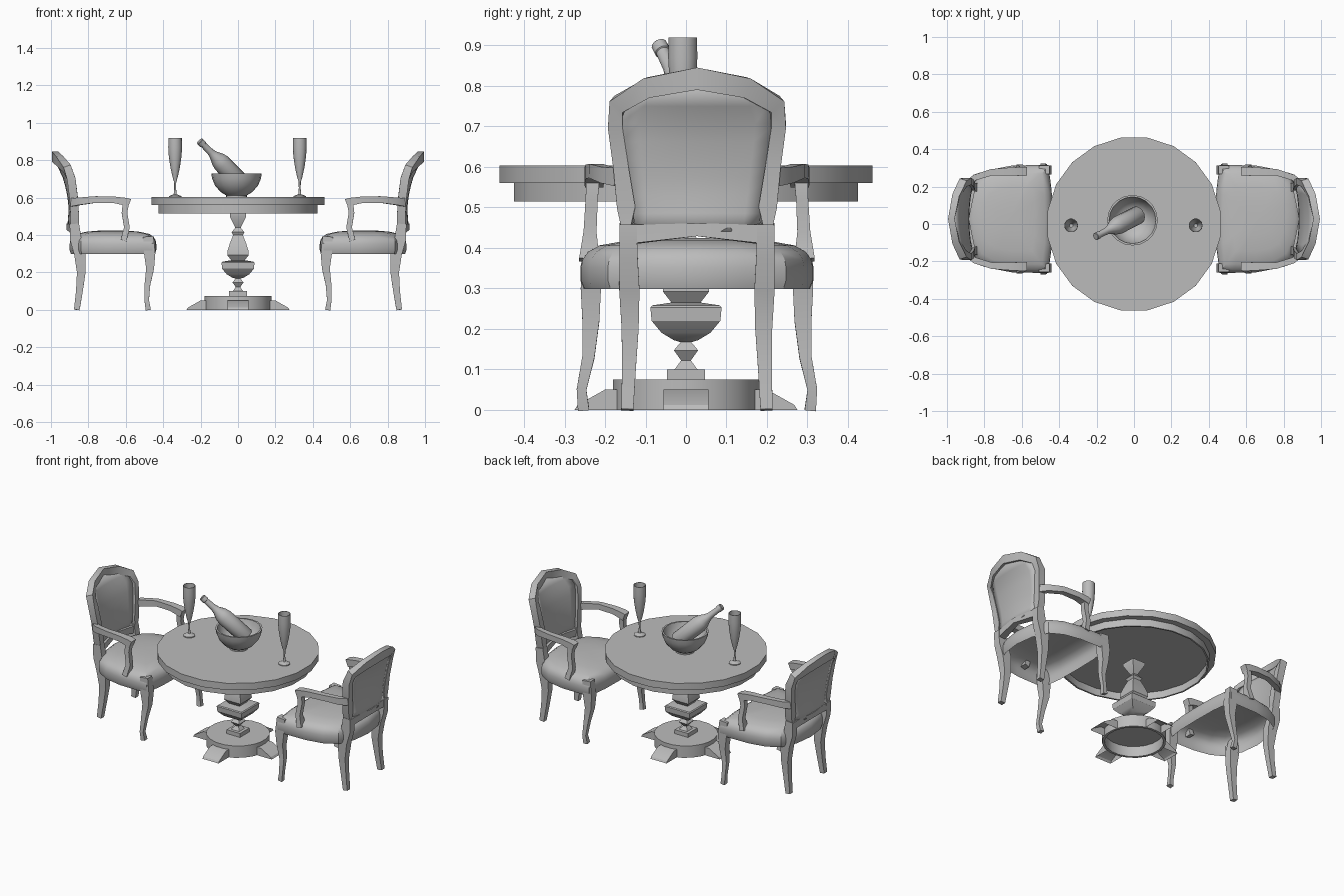
import bpy, bmesh, math
from mathutils import Vector, Matrix

cube = bpy.data.objects.get("Cube")
if cube:
    bpy.data.objects.remove(cube)

GREY = (0.5, 0.5, 0.5, 1)
mat = bpy.data.materials.new("plain grey")
mat.use_nodes = True
mat.diffuse_color = GREY
mat.node_tree.nodes["Principled BSDF"].inputs["Base Color"].default_value = GREY


def finish(name, bm, angle=30):
    bmesh.ops.remove_doubles(bm, verts=bm.verts, dist=0.0002)
    bmesh.ops.recalc_face_normals(bm, faces=bm.faces)
    mesh = bpy.data.meshes.new(name)
    bm.to_mesh(mesh)
    bm.free()
    mesh.materials.append(mat)
    obj = bpy.data.objects.new(name, mesh)
    bpy.context.collection.objects.link(obj)
    bpy.ops.object.select_all(action='DESELECT')
    obj.select_set(True)
    bpy.context.view_layer.objects.active = obj
    bpy.ops.object.shade_smooth_by_angle(angle=math.radians(angle))
    return obj


def bridge(bm, rings, closed=False, caps=True):
    """Skin a list of point rings."""
    loops = [[bm.verts.new(p) for p in ring] for ring in rings]
    n = len(loops[0])
    pairs = list(zip(loops, loops[1:])) + ([(loops[-1], loops[0])] if closed else [])
    for a, b in pairs:
        for i in range(n):
            j = (i + 1) % n
            bm.faces.new((a[i], a[j], b[j], b[i]))
    if caps and not closed:
        bm.faces.new(loops[0])
        bm.faces.new(loops[-1])


def lathe(name, profile, sides, matrix=Matrix(), turn=0.0, angle=30):
    bm = bmesh.new()
    rings = []
    for r, z in profile:
        r = max(r, 0.00001)
        rings.append([matrix @ Vector((r * math.cos(a), r * math.sin(a), z))
                      for a in (turn + math.tau * i / sides for i in range(sides))])
    bridge(bm, rings, caps=False)
    return finish(name, bm, angle)


def sweep(name, path, ref, place, closed=False):
    """Rectangular bar along points (x, y, z, width, depth)."""
    pts = [Vector(p[:3]) for p in path]
    n, rings = len(pts), []
    for i, p in enumerate(pts):
        if closed:
            t = pts[(i + 1) % n] - pts[i - 1]
        else:
            t = pts[min(i + 1, n - 1)] - pts[max(i - 1, 0)]
        a = t.cross(Vector(ref)).normalized()
        b = a.cross(t).normalized()
        w, d = path[i][3] / 2, path[i][4] / 2
        rings.append([place(p + a * w * s + b * d * q)
                      for s, q in ((1, 1), (-1, 1), (-1, -1), (1, -1))])
    bm = bmesh.new()
    bridge(bm, rings, closed)
    return finish(name, bm)


def lerp(table, z):
    for (z0, v0), (z1, v1) in zip(table, table[1:]):
        if z <= z1:
            return v0 + (v1 - v0) * max(0, (z - z0) / (z1 - z0))
    return table[-1][1]


# Table top with hollow apron
half = math.pi / 20
lathe("table_top", [(0, .603), (.467, .603), (.467, .56), (.43, .56), (.43, .515),
                    (.42, .515), (.42, .56), (0, .56)], 20, turn=half)

# Square turned pedestal
pedestal = [(0, .075), (.047, .075), (.047, .1), (.028, .1), (.012, .122), (.03, .147),
            (.013, .167), (.03, .172), (.06, .19), (.085, .22), (.088, .253), (.083, .258),
            (.036, .265), (.057, .292), (.055, .32), (.042, .36), (.026, .40), (.034, .415),
            (.014, .44), (.044, .5), (.044, .515), (0, .515)]
lathe("pedestal", [(r * math.sqrt(2), z) for r, z in pedestal], 4, turn=math.pi / 4)

# Hollow base drum
lathe("base_drum", [(0, .075), (.182, .075), (.182, 0), (.167, 0), (.167, .065), (0, .065)],
      20, turn=half)

# Wedge feet, open underneath
for k in range(4):
    rot = Matrix.Rotation(k * math.pi / 2, 3, 'Z')
    side = [(.165, 0), (.165, .05), (.2, .05), (.268, .012), (.275, 0)]
    bm = bmesh.new()
    bridge(bm, [[rot @ Vector((x, y, z)) for x, z in side] for y in (-.056, .056)])
    under = [f for f in bm.faces if all(v.co.z < .001 for v in f.verts)]
    bmesh.ops.delete(bm, geom=under, context='FACES')
    finish("base_foot_%d" % (k + 1), bm)

# Champagne glasses
glass = [(0, .603), (.034, .603), (.034, .608), (.008, .618), (.005, .65), (.006, .685),
         (.014, .71), (.025, .76), (.034, .82), (.037, .87), (.036, .92), (.033, .92),
         (.033, .87), (.03, .82), (.021, .76), (.01, .715), (0, .71)]
for label, x in (("left", .33), ("right", -.336)):
    lathe(label + "_glass", glass, 14, Matrix.Translation((x, -.008, 0)), angle=40)

# Bowl
lathe("bowl", [(0, .603), (.055, .603), (.055, .612), (.085, .63), (.115, .665), (.13, .7),
               (.135, .73), (.125, .73), (.118, .7), (.1, .665), (.07, .635), (0, .622)],
      20, Matrix.Translation((-.008, .02, 0)), angle=40)

# Leaning bottle
low, high = Vector((.025, .05, .67)), Vector((-.207, -.068, .905))
lean = Matrix.Translation(low) @ (high - low).to_track_quat('Z', 'Y').to_matrix().to_4x4()
lathe("bottle", [(0, 0), (.044, 0), (.049, .006), (.049, .17), (.042, .2), (.025, .235),
                 (.019, .26), (.017, .318), (.02, .32), (.02, .345), (.017, .348), (0, .348)],
      14, lean, angle=40)

# Chair shapes: x is distance from the table centre, y is distance from the chair centre
BACK = [(.43, .9), (.55, .905), (.7, .932), (.78, .96), (.83, .982)]
PANEL = [(.44, .148), (.52, .162), (.7, .19), (.74, .186), (.795, .13)]


def back_depth(y, z):
    return lerp(BACK, z) - y * y


# The seat is a domed shell, open underneath
seat_half = [(.437, 0), (.44, .15), (.458, .288), (.52, .288), (.65, .286), (.76, .265),
             (.84, .22), (.885, .12), (.9, 0)]
seat_outline = seat_half + [(x, -y) for x, y in reversed(seat_half[1:-1])]
seat_layers = [(.97, .298), (1, .32), (1, .352), (.985, .372), (.94, .39),
               (.84, .406), (.6, .418), (.3, .424), (.0001, .425)]
frame_half = [(0, .818, .055, .035), (.12, .796, .05, .038), (.194, .755, .042, .042),
              (.202, .7, .036, .045), (.188, .6, .038, .045), (.175, .5, .045, .045),
              (.167, .432, .05, .045)]
front_leg = [(.48, .28, 0, .028, .028), (.488, .285, .05, .024, .024),
             (.485, .268, .13, .03, .03), (.47, .262, .22, .042, .042),
             (.472, .262, .3, .06, .05), (.48, .262, .392, .055, .045)]
back_leg = [(.862, .172, 0, .03, .03), (.848, .168, .1, .034, .036),
            (.838, .165, .2, .042, .046), (.845, .167, .3, .05, .062),
            (.868, .169, .38, .045, .062), (.875, .17, .46, .042, .05)]
arm = [(.885, .19, .575, .035, .045), (.85, .222, .58, .032, .04), (.76, .25, .59, .034, .035),
       (.66, .254, .588, .042, .035), (.6, .254, .578, .048, .042), (.58, .254, .57, .045, .045)]
post = [(.597, .256, .585, .034, .034), (.607, .26, .52, .03, .03),
        (.594, .264, .44, .03, .032), (.612, .266, .37, .032, .05)]

for label, sx in (("left", 1), ("right", -1)):
    def spot(p, sy=1):
        return Vector((sx * p[0], .027 + sy * p[1], p[2]))

    # Upholstered seat
    bm = bmesh.new()
    bridge(bm, [[spot((.67 + (x - .67) * s, y * s, z)) for x, y in seat_outline]
                for s, z in seat_layers], caps=False)
    finish(label + "_chair_seat", bm)

    # Back frame with arched lower rail
    loop = [(back_depth(y, z), y, z, w, d) for y, z, w, d in frame_half]
    loop += [(.9, 0, .445, .032, .035)]
    loop += [(x, -y, z, w, d) for x, y, z, w, d in reversed(loop[1:-1])]
    sweep(label + "_chair_back_frame", loop, (1, 0, 0), spot, closed=True)

    # Padded back panel
    bm = bmesh.new()
    grid = []
    for i in range(9):
        z = .44 + .36 * i / 8
        row = []
        for j in range(9):
            u = j / 4 - 1
            y = u * lerp(PANEL, z)
            puff = .015 * (1 - u * u) * math.sin(math.pi * i / 8)
            row.append(bm.verts.new(spot((back_depth(y, z) - puff, y, z))))
        grid.append(row)
    for a, b in zip(grid, grid[1:]):
        for j in range(8):
            bm.faces.new((a[j], a[j + 1], b[j + 1], b[j]))
    panel = finish(label + "_chair_back_panel", bm)
    solid = panel.modifiers.new("padding", 'SOLIDIFY')
    solid.thickness, solid.offset = .025, 0

    # Legs, arms and arm posts on both sides
    for side, sy in (("far", 1), ("near", -1)):
        def spot_side(p, sy=sy):
            return spot(p, sy)
        for part, path, ref in (("front_leg", front_leg, (0, 1, 0)),
                                ("back_leg", back_leg, (1, 0, 0)),
                                ("arm", arm, (0, 0, 1)),
                                ("arm_post", post, (0, 1, 0))):
            sweep("%s_chair_%s_%s" % (label, side, part), path, ref, spot_side)
